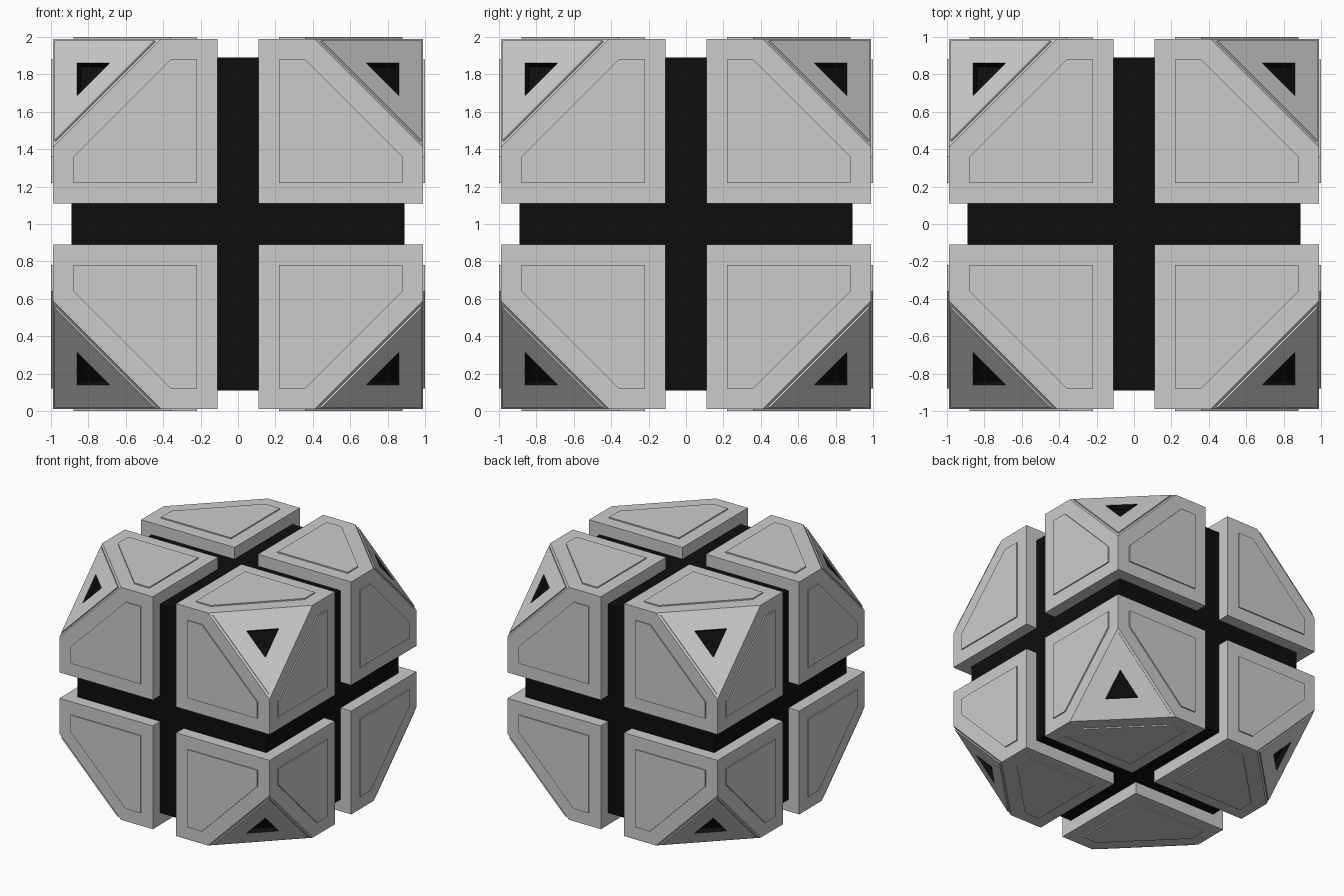
import bpy, bmesh
from mathutils import Vector

if "Cube" in bpy.data.objects:
    bpy.data.objects.remove(bpy.data.objects["Cube"])

R3 = 3 ** 0.5
GAP, OUT, CUT = 0.11, 0.99, 2.39     # block inner face, outer face, x+y+z of corner cut
RAISED = CUT + 0.018                 # x+y+z of the raised corner plate

black = bpy.data.materials.new("black")
black.diffuse_color = (0.004, 0.004, 0.004, 1)
black.use_nodes = True
black.node_tree.nodes["Principled BSDF"].inputs["Base Color"].default_value = black.diffuse_color


def tri(a, s):
    """Triangle on the plane x+y+z = s with two coordinates equal to a."""
    c = s - 2 * a
    return [Vector((a, a, c)), Vector((c, a, a)), Vector((a, c, a))]


def loft(bm, loops, cap=False):
    """Join successive closed loops with quads, optionally closing the last."""
    rows = [[bm.verts.new(p) for p in loop] for loop in loops]
    n = len(rows[0])
    for lo, hi in zip(rows, rows[1:]):
        for i in range(n):
            j = (i + 1) % n
            bm.faces.new((lo[i], lo[j], hi[j], hi[i]))
    if cap:
        bm.faces.new(rows[-1])


def finish(name, bm, mirrored=True, mat=None):
    bmesh.ops.remove_doubles(bm, verts=bm.verts, dist=1e-5)
    mesh = bpy.data.meshes.new(name)
    bm.to_mesh(mesh)
    bm.free()
    ob = bpy.data.objects.new(name, mesh)
    ob.location = (0, 0, 1)
    bpy.context.collection.objects.link(ob)
    if mat:
        mesh.materials.append(mat)
    if mirrored:                     # one octant repeated into all eight
        m = ob.modifiers.new("octants", 'MIRROR')
        m.use_axis = (True, True, True)
        m.use_mirror_merge = False


def geom(bm):
    return bm.verts[:] + bm.edges[:] + bm.faces[:]


plate_base, plate_top = tri(0.974, CUT), tri(0.98, RAISED)
rim = tri(0.862, RAISED)
floor = [p - Vector((1, 1, 1)) * (0.04 / R3) for p in rim]

# Corner blocks: cubes with the outer corner sliced off
bm = bmesh.new()
bmesh.ops.create_cube(bm, size=OUT - GAP)
bmesh.ops.translate(bm, verts=bm.verts, vec=Vector((1, 1, 1)) * (OUT + GAP) / 2)
bmesh.ops.bisect_plane(bm, geom=geom(bm), plane_co=Vector((1, 1, 1)) * CUT / 3,
                       plane_no=(1, 1, 1), clear_outer=True)
loft(bm, [tri(OUT, CUT), plate_base])
finish("corner_blocks", bm)

# Raised triangular plates on the cut corners
bm = bmesh.new()
loft(bm, [plate_base, plate_top, rim])
finish("corner_plates", bm)

# Black triangular sockets in the plates
bm = bmesh.new()
loft(bm, [rim, floor], cap=True)
finish("corner_sockets", bm, mat=black)

# Raised five-sided panels on the three outer faces of each block
profile = [(0.22, 0.22), (0.88, 0.22), (0.88, 0.36), (0.36, 0.88), (0.22, 0.88)]
bm = bmesh.new()
for axis in range(3):
    loops = []
    for h in (OUT, 1.0):
        loop = []
        for u, v in profile:
            p = Vector((0, 0, 0))
            p[axis], p[(axis + 1) % 3], p[(axis + 2) % 3] = h, u, v
            loop.append(p)
        loops.append(loop)
    loft(bm, loops, cap=True)
finish("face_panels", bm)

# Black core showing in the gaps, corners trimmed to stay inside the blocks
bm = bmesh.new()
bmesh.ops.create_cube(bm, size=1.78)
for sx in (-1, 1):
    for sy in (-1, 1):
        for sz in (-1, 1):
            n = Vector((sx, sy, sz))
            cut = bmesh.ops.bisect_plane(bm, geom=geom(bm), plane_co=n * 2.3 / 3,
                                         plane_no=n, clear_outer=True)
            edges = [e for e in cut["geom_cut"] if isinstance(e, bmesh.types.BMEdge)]
            bmesh.ops.holes_fill(bm, edges=edges, sides=0)
bmesh.ops.recalc_face_normals(bm, faces=bm.faces)
finish("core", bm, mirrored=False, mat=black)
